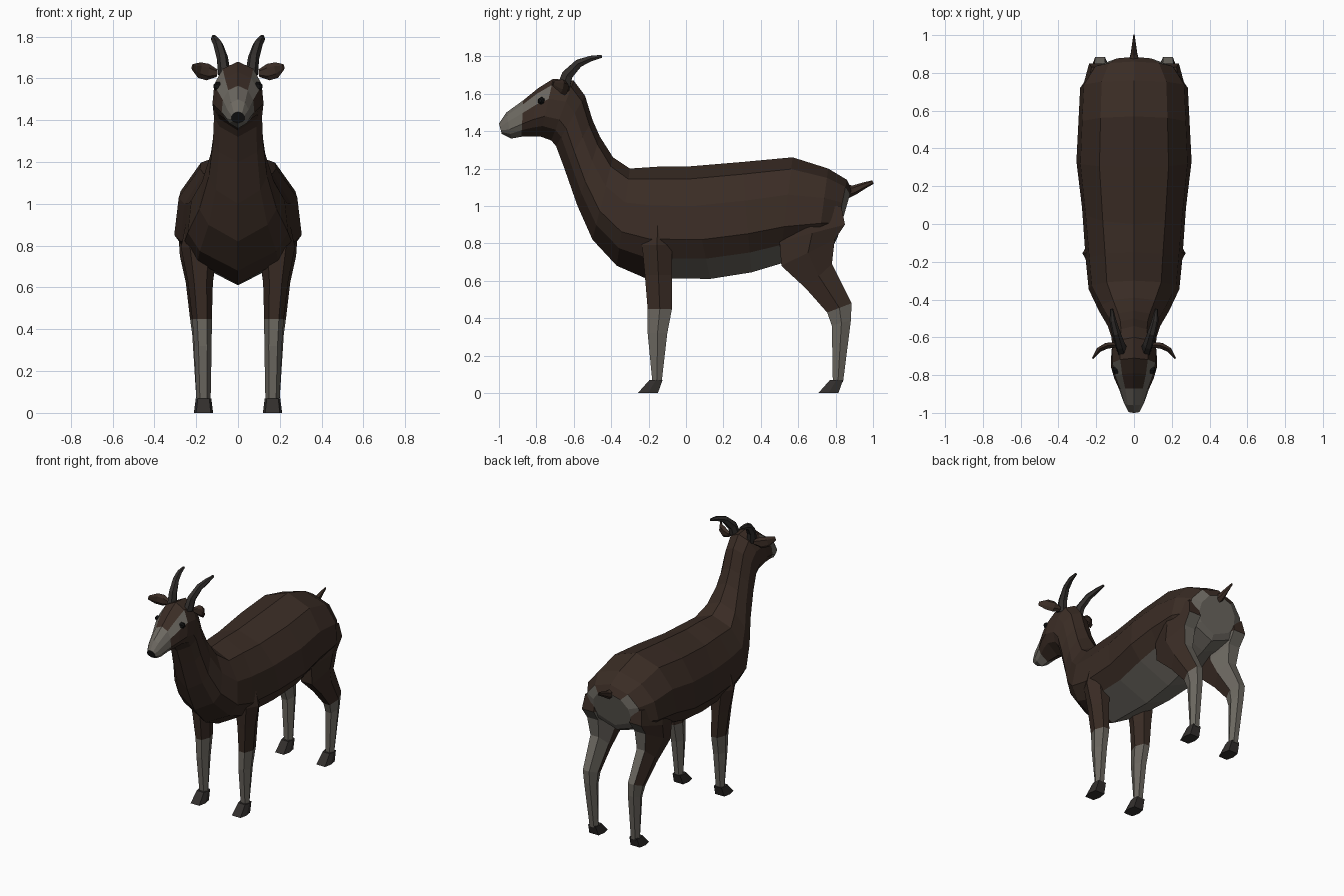
import bpy, bmesh
from mathutils import Vector
from math import cos, sin, tau


def material(name, rgb):
    m = bpy.data.materials.new(name)
    m.diffuse_color = (*rgb, 1)
    return m


MATS = [material("brown_coat", (0.042, 0.025, 0.018)),
        material("pale_coat", (0.15, 0.138, 0.118)),
        material("dark_horn", (0.032, 0.028, 0.026)),
        material("black", (0.006, 0.006, 0.006))]
BROWN, PALE, HORN, BLACK = range(4)


def loft(name, rings, color, mirror=False):
    """Skin closed rings; color(segment, side, face_center) gives a material index."""
    bm = bmesh.new()
    loops = [[bm.verts.new(p) for p in r] for r in rings]
    n = len(loops[0])
    for s, (a, b) in enumerate(zip(loops, loops[1:])):
        for i in range(n):
            j = (i + 1) % n
            f = bm.faces.new((a[i], a[j], b[j], b[i]))
            f.material_index = color(s, i, f.calc_center_median())
    for s, l in ((-1, loops[0]), (len(loops) - 1, loops[-1])):
        f = bm.faces.new(l)
        f.material_index = color(s, -1, f.calc_center_median())
    bmesh.ops.recalc_face_normals(bm, faces=bm.faces)
    me = bpy.data.meshes.new(name)
    bm.to_mesh(me)
    bm.free()
    ob = bpy.data.objects.new(name, me)
    bpy.context.collection.objects.link(ob)
    for m in MATS:
        me.materials.append(m)
    if mirror:
        ob.modifiers.new("mirror", 'MIRROR')
    return ob


def section(y0, z0, y1, z1, w, xc, half):
    """Ring from point (y0,z0) to (y1,z1); half = (fraction, width factor) of one side."""
    a, b = Vector((xc, y0, z0)), Vector((xc, y1, z1))
    right = [a.lerp(b, t) + Vector((w * k, 0, 0)) for t, k in half]
    left = [a.lerp(b, t) - Vector((w * k, 0, 0)) for t, k in reversed(half) if k]
    return right + left


def tube(path, radii, up, sides=6):
    """Rings perpendicular to a path; radii = (along up, across)."""
    pts, rings = [Vector(p) for p in path], []
    for i, p in enumerate(pts):
        t = (pts[min(i + 1, len(pts) - 1)] - pts[max(i - 1, 0)]).normalized()
        v = t.cross(Vector(up)).normalized()
        u = v.cross(t)
        a, b = radii[i]
        rings.append([p + u * a * cos(tau * k / sides) + v * b * sin(tau * k / sides)
                      for k in range(sides)])
    return rings


# Body, neck and head: top y,z, bottom y,z, half width
BODY = [(0.885, 1.09, 0.81, 0.83, 0.15), (0.86, 1.14, 0.79, 0.79, 0.22),
        (0.76, 1.20, 0.70, 0.75, 0.285), (0.57, 1.26, 0.50, 0.69, 0.295),
        (0.30, 1.235, 0.35, 0.645, 0.305), (0.0, 1.21, 0.13, 0.61, 0.275),
        (-0.15, 1.21, -0.22, 0.615, 0.255), (-0.30, 1.20, -0.37, 0.68, 0.24),
        (-0.39, 1.26, -0.50, 0.82, 0.185), (-0.46, 1.37, -0.58, 1.0, 0.14),
        (-0.50, 1.46, -0.65, 1.2, 0.12), (-0.54, 1.59, -0.695, 1.32, 0.115),
        (-0.60, 1.67, -0.72, 1.35, 0.12), (-0.71, 1.68, -0.78, 1.372, 0.122),
        (-0.79, 1.63, -0.83, 1.372, 0.105), (-0.87, 1.565, -0.88, 1.37, 0.078),
        (-0.96, 1.50, -0.935, 1.36, 0.055), (-1.0, 1.44, -0.985, 1.385, 0.032)]
TORSO = [(0, 0), (.11, .6), (.35, .93), (.65, 1), (.82, .76), (1, 0)]


def body_color(s, i, c):
    if s == len(BODY) - 1:
        return BLACK                      # nose tip
    if s in (-1, 0):
        return PALE if c.z < 1.06 else BROWN   # rump patch
    if 1 <= s <= 5 and i in (4, 5):
        return PALE                       # belly
    if s >= 15 or (s == 14 and i in (1, 8)) or (s == 13 and i in (1, 8)):
        return PALE                       # muzzle and brow stripes
    return BROWN


loft("body_and_head", [section(*r, 0, TORSO) for r in BODY], body_color)

# Legs: front y,z, back y,z, half width, centre x
HEX = [(0, .5), (.5, 1), (1, .5)]
FRONT = [(-0.24, 0.95, -0.06, 0.95, 0.06, 0.18), (-0.235, 0.79, -0.075, 0.79, 0.088, 0.185),
         (-0.22, 0.63, -0.075, 0.63, 0.06, 0.18), (-0.205, 0.45, -0.075, 0.45, 0.047, 0.172),
         (-0.205, 0.32, -0.10, 0.32, 0.042, 0.168), (-0.18, 0.06, -0.13, 0.06, 0.034, 0.165)]
HIND = [(0.45, 0.98, 0.83, 1.0, 0.07, 0.19), (0.50, 0.81, 0.85, 0.90, 0.095, 0.19),
        (0.51, 0.68, 0.795, 0.82, 0.088, 0.19), (0.64, 0.56, 0.78, 0.69, 0.065, 0.185),
        (0.755, 0.43, 0.885, 0.48, 0.05, 0.18), (0.78, 0.36, 0.882, 0.39, 0.044, 0.175),
        (0.785, 0.06, 0.84, 0.06, 0.034, 0.165)]


def front_color(s, i, c):
    return PALE if c.z < 0.45 else BROWN


def hind_color(s, i, c):
    return PALE if c.z < 0.44 or (s >= 1 and i in (2, 3)) else BROWN


for name, rows, color in (("front_legs", FRONT, front_color), ("hind_legs", HIND, hind_color)):
    loft(name, [section(*r, HEX) for r in rows], color, True)

# Hooves
TOE = [(0, .75), (.5, 1), (1, .8)]
for name, y in (("front_hooves", 0), ("hind_hooves", 0.965)):
    loft(name, [section(y - 0.195, 0.07, y - 0.125, 0.07, 0.037, 0.165, TOE),
                section(y - 0.257, 0, y - 0.15, 0, 0.046, 0.165, TOE)],
         lambda *a: HORN, True)

# Horns sweeping back
loft("horns", tube([(0.065, -0.66, 1.62), (0.075, -0.635, 1.70), (0.095, -0.575, 1.762),
                    (0.112, -0.51, 1.788), (0.118, -0.45, 1.80)],
                   [(.03, .042), (.027, .034), (.023, .025), (.018, .017), (.008, .009)],
                   (1, 0, 0)), lambda *a: HORN, True)

# Ears
loft("ears", tube([(0.10, -0.64, 1.625), (0.145, -0.645, 1.63), (0.185, -0.665, 1.64),
                   (0.218, -0.71, 1.655)],
                  [(.018, .016), (.04, .018), (.038, .014), (.014, .005)],
                  (0, 0, 1)), lambda *a: BROWN, True)

# Tail
loft("tail", tube([(0, 0.85, 1.075), (0, 0.90, 1.085), (0, 0.95, 1.108), (0, 1.0, 1.128)],
                  [(.04, .035), (.026, .02), (.018, .012), (.01, .004)],
                  (0, 0, 1)), lambda *a: BROWN)

# Eyes
loft("eyes", tube([(0.08, -0.77, 1.56), (0.105, -0.775, 1.562), (0.116, -0.778, 1.562)],
                  [(.024, .024), (.02, .02), (.008, .008)],
                  (0, 0, 1)), lambda *a: BLACK, True)
